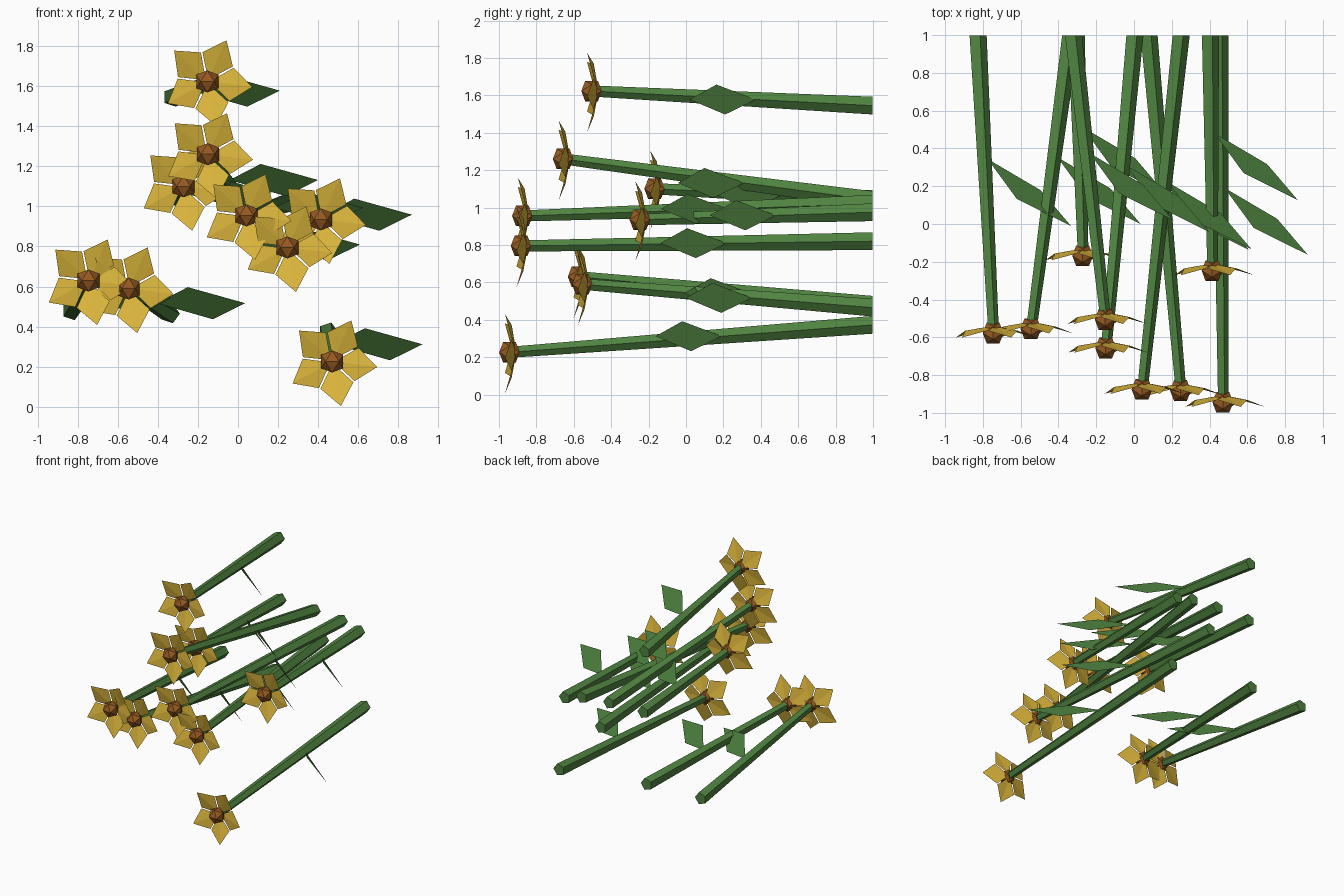
import bpy, bmesh, math
from mathutils import Vector

if "Cube" in bpy.data.objects:
    bpy.data.objects.remove(bpy.data.objects["Cube"])


def material(name, colour):
    m = bpy.data.materials.new(name)
    m.diffuse_color = (*colour, 1)
    m.use_nodes = True
    m.node_tree.nodes["Principled BSDF"].inputs["Base Color"].default_value = m.diffuse_color
    return m


GREEN = material("stem green", (0.08, 0.23, 0.052))
YELLOW = material("petal yellow", (0.72, 0.47, 0.045))
BROWN = material("centre brown", (0.30, 0.10, 0.015))


def finish(bm, name, mat):
    mesh = bpy.data.meshes.new(name)
    bm.to_mesh(mesh)
    bm.free()
    mesh.materials.append(mat)
    obj = bpy.data.objects.new(name, mesh)
    bpy.context.collection.objects.link(obj)


# Tapered five-sided stem from the flower back to its cut end
def stem(name, head, end):
    bm = bmesh.new()
    rings = []
    for centre, r in ((head, 0.031), (end, 0.05)):
        rings.append([bm.verts.new(centre + Vector((r * math.cos(i * math.tau / 5), 0,
                                                    r * math.sin(i * math.tau / 5))))
                      for i in range(5)])
    for i in range(5):
        j = (i + 1) % 5
        bm.faces.new((rings[0][i], rings[0][j], rings[1][j], rings[1][i]))
    for ring in rings:
        bm.faces.new(ring)
    bmesh.ops.recalc_face_normals(bm, faces=bm.faces[:])
    finish(bm, name, GREEN)


# Flat, tilted diamond leaf
def leaf(name, root):
    bm = bmesh.new()
    outline = [(0.02, 0, 0), (0.30, -0.165, -0.08), (0.462, -0.355, 0), (0.175, -0.212, 0.08)]
    bm.faces.new([bm.verts.new(root + Vector(p)) for p in outline])
    finish(bm, name, GREEN)


# Five kite petals, cupped forward
def petals(name, centre):
    bm = bmesh.new()

    def point(r, deg, y):
        a = math.radians(deg)
        return bm.verts.new(centre + Vector((r * math.cos(a), y, r * math.sin(a))))

    for i in range(5):
        a = 65 + 72 * i
        base, tip = point(0.01, a, 0.036), point(0.226, a, -0.024)
        left, right = point(0.148, a + 34.5, 0.012), point(0.148, a - 34.5, 0.012)
        bm.faces.new((base, right, tip))
        bm.faces.new((base, tip, left))
    finish(bm, name, YELLOW)


# Icosahedron flower centre
def core(name, centre, radius=0.0645):
    bm = bmesh.new()
    a, b = 0.5257 * radius, 0.8507 * radius
    for s in (-a, a):
        for t in (-b, b):
            for p in ((0, s, t), (s, t, 0), (t, 0, s)):
                bm.verts.new(centre + Vector(p))
    bmesh.ops.convex_hull(bm, input=bm.verts[:])
    bmesh.ops.recalc_face_normals(bm, faces=bm.faces[:])
    finish(bm, name, BROWN)


# Flower head x, y, z and stem end x, z
FLOWERS = [
    (-0.153, -0.505, 1.623, -0.325, 1.545),
    (-0.150, -0.657, 1.26, 0.0, 1.04),
    (-0.272, -0.168, 1.10, -0.31, 1.045),
    (0.042, -0.875, 0.955, 0.245, 1.02),
    (0.413, -0.247, 0.935, 0.40, 0.975),
    (0.246, -0.882, 0.795, 0.075, 0.82),
    (-0.746, -0.577, 0.63, -0.83, 0.48),
    (-0.546, -0.555, 0.59, -0.34, 0.465),
    (0.470, -0.944, 0.226, 0.45, 0.373),
]
for n, (x, y, z, ex, ez) in enumerate(FLOWERS, 1):
    head, end = Vector((x, y, z)), Vector((ex, 0.998, ez))
    stem(f"stem_{n}", head, end)
    leaf(f"leaf_{n}", head.lerp(end, 0.585))
    petals(f"petals_{n}", head)
    core(f"flower_centre_{n}", head)
